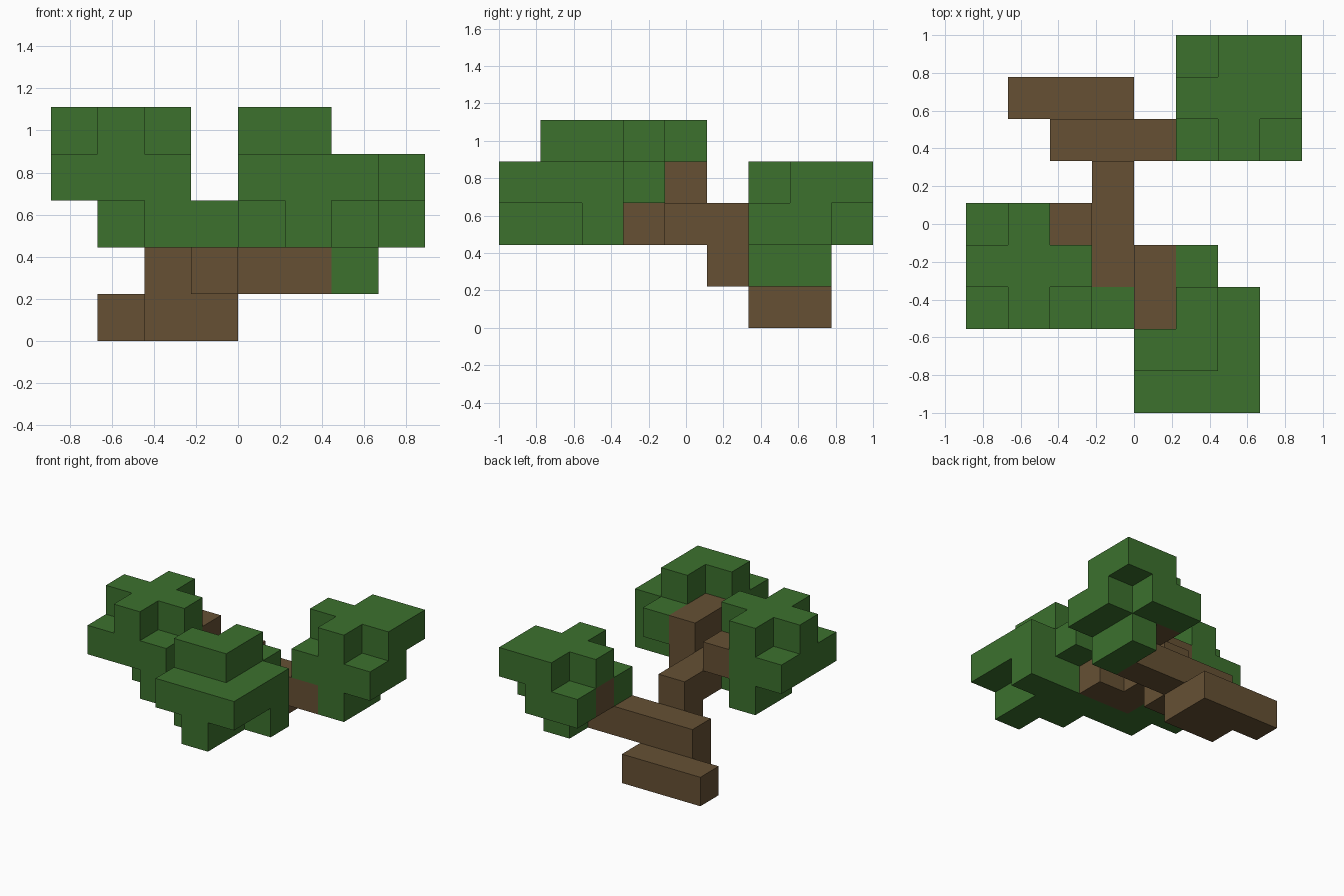
import bpy
import bmesh
from mathutils import Vector

if "Cube" in bpy.data.objects:
    bpy.data.objects.remove(bpy.data.objects["Cube"], do_unlink=True)

CELL = 2 / 9
CORNER = Vector((-4, -4.5, 0))  # grid corner, in cells


def make_material(name, color):
    mat = bpy.data.materials.new(name)
    mat.use_nodes = True
    mat.diffuse_color = color
    bsdf = mat.node_tree.nodes["Principled BSDF"]
    bsdf.inputs["Base Color"].default_value = color
    bsdf.inputs["Roughness"].default_value = 0.9
    return mat


BARK = make_material("bark_brown", (0.133, 0.081, 0.034, 1))
LEAF = make_material("leaf_green", (0.045, 0.165, 0.027, 1))

# Each part: material, first cell, then layers from the bottom up.
# A layer lists its rows from front to back, each row running along x.
PARTS = {
    "trunk_and_branches": (BARK, (1, 2, 0), [
        "////.##/###",
        "///..#/.####",
        "/..##/..#/..#//....#",
        "...#/...#/.#",
    ]),
    "side_canopy": (LEAF, (0, 2, 2), [
        "..##/.##/.#.",
        "###/###/##.",
        ".#./###/.#.",
    ]),
    "front_canopy": (LEAF, (4, 0, 2), [
        ".#./##./###",
        "###/###/.##/.#.",
        ".../##./.#.",
    ]),
    "back_canopy": (LEAF, (5, 6, 1), [
        ".#./.#.",
        "###/.##/##.",
        ".#./###/.##",
    ]),
}


def read_cells(first, layers):
    i, j, k = first
    return {(i + x, j + y, k + z)
            for z, layer in enumerate(layers)
            for y, row in enumerate(layer.split("/"))
            for x, mark in enumerate(row) if mark == "#"}


def build_part(name, mat, cells, solid):
    """Outer faces of a group of cube cells."""
    bm = bmesh.new()
    for cell in sorted(cells):
        center = Vector(cell) + Vector((0.5, 0.5, 0.5))
        for axis in range(3):
            for sign in (-1, 1):
                normal = Vector((0, 0, 0))
                normal[axis] = sign
                if tuple(int(c + n) for c, n in zip(cell, normal)) in solid:
                    continue
                u = Vector((0, 0, 0))
                u[(axis + 1) % 3] = 0.5
                v = normal.cross(u)
                mid = center + normal / 2 + CORNER
                ring = (mid - u - v, mid + u - v, mid + u + v, mid - u + v)
                bm.faces.new([bm.verts.new(p * CELL) for p in ring])
    bmesh.ops.remove_doubles(bm, verts=bm.verts, dist=0.001)
    mesh = bpy.data.meshes.new(name)
    bm.to_mesh(mesh)
    bm.free()
    mesh.materials.append(mat)
    obj = bpy.data.objects.new(name, mesh)
    bpy.context.collection.objects.link(obj)


groups = {name: read_cells(first, layers)
          for name, (_, first, layers) in PARTS.items()}
solid = set().union(*groups.values())
for name, cells in groups.items():
    build_part(name, PARTS[name][0], cells, solid)
